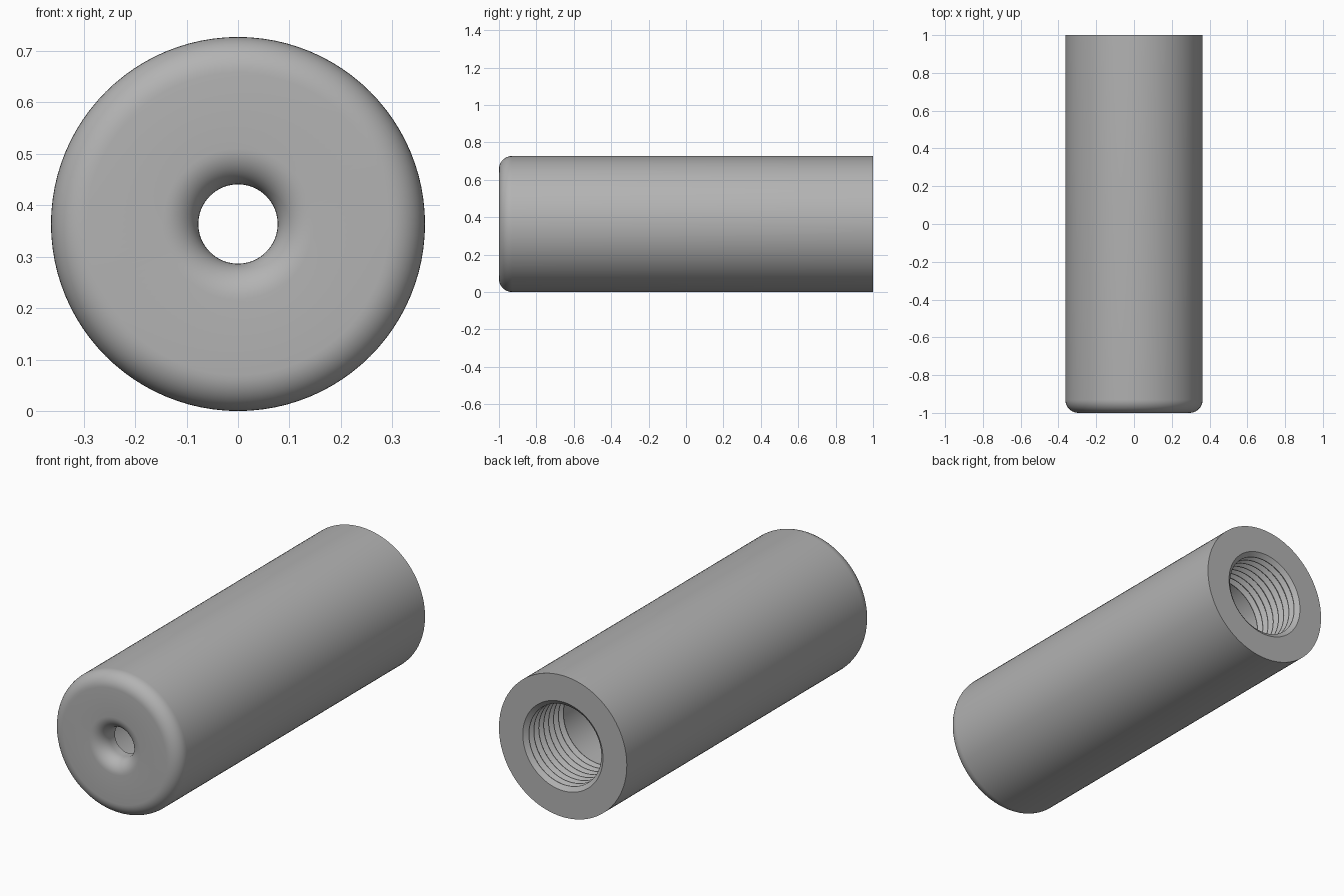
import bpy, bmesh, math

cube = bpy.data.objects.get("Cube")
if cube:
    bpy.data.objects.remove(cube, do_unlink=True)

R = 0.3635        # outer radius
ROUND = 0.07      # front edge rounding
HOLE = 0.077      # front hole radius
MOUTH = 0.228     # bore radius at the back
PITCH = 0.04
GROOVES = 8
SEGMENTS = 96


def arc(cr, cy, radius, start, end, steps=10):
    """Points (radius, y) along a circular arc, angles in degrees."""
    angles = [math.radians(start + (end - start) * i / steps) for i in range(steps + 1)]
    return [(cr + radius * math.cos(a), cy + radius * math.sin(a)) for a in angles]


def lathe(name, profile, material):
    """Spin a closed (radius, y) profile about the lengthwise axis."""
    bm = bmesh.new()
    rings = []
    for r, y in profile:
        rings.append([bm.verts.new((r * math.cos(a), y, R + r * math.sin(a)))
                      for a in (math.tau * k / SEGMENTS for k in range(SEGMENTS))])
    for ring, after in zip(rings, rings[1:] + rings[:1]):
        for k in range(SEGMENTS):
            n = (k + 1) % SEGMENTS
            bm.faces.new((ring[k], ring[n], after[n], after[k]))
    bmesh.ops.recalc_face_normals(bm, faces=bm.faces)
    mesh = bpy.data.meshes.new(name)
    bm.to_mesh(mesh)
    bm.free()
    obj = bpy.data.objects.new(name, mesh)
    bpy.context.collection.objects.link(obj)
    mesh.materials.append(material)
    bpy.ops.object.select_all(action="DESELECT")
    obj.select_set(True)
    bpy.context.view_layer.objects.active = obj
    bpy.ops.object.shade_smooth_by_angle(angle=math.radians(30))
    return obj


grey = bpy.data.materials.new("plain grey")
grey.use_nodes = True
colour = (0.45, 0.45, 0.45, 1)
grey.diffuse_color = colour
grey.node_tree.nodes["Principled BSDF"].inputs["Base Color"].default_value = colour

# Outer wall and rounded front edge
profile = [(R, 1)]
profile += arc(R - ROUND, -1 + ROUND, ROUND, 0, -90)
# Flared front hole
profile += arc(HOLE + ROUND, -1 + ROUND, ROUND, 270, 180)
# Inner floor and smooth bore
profile += [(HOLE, -0.89), (MOUTH, -0.89)]
# Thread grooves: crest flush with the bore, cut outward, up to the mouth
for i in range(GROOVES, 0, -1):
    y = 1 - i * PITCH
    profile += [(MOUTH, y), (MOUTH - 0.022, y + PITCH * 0.45),
                (MOUTH - 0.022, y + PITCH * 0.55)]
profile.append((MOUTH, 1))

lathe("threaded_sleeve", profile, grey)
